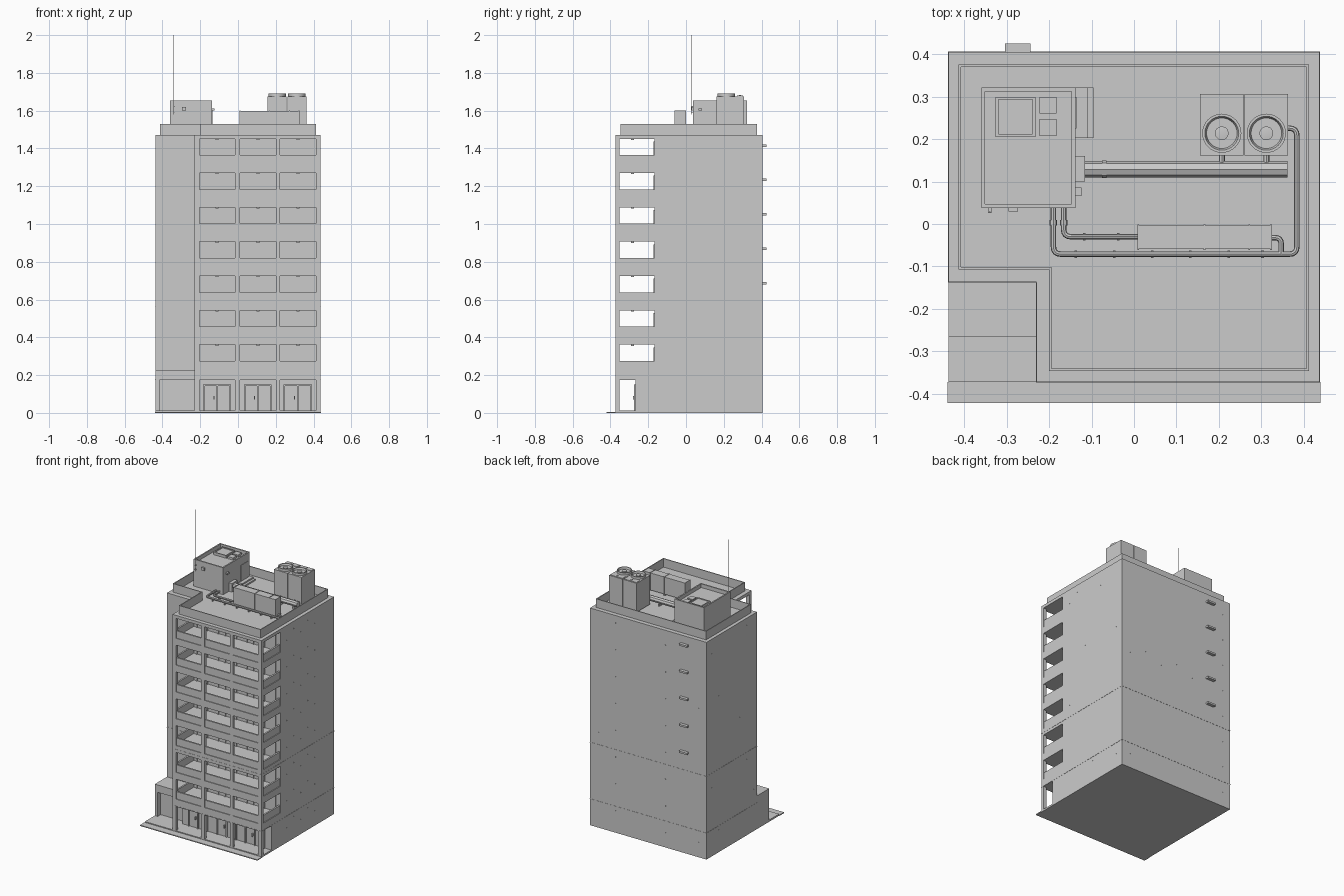
import bpy, bmesh, math
from mathutils import Vector

if "Cube" in bpy.data.objects:
    bpy.data.objects.remove(bpy.data.objects["Cube"])


def finish(name, bm):
    bmesh.ops.recalc_face_normals(bm, faces=bm.faces)
    me = bpy.data.meshes.new(name)
    bm.to_mesh(me)
    bm.free()
    ob = bpy.data.objects.new(name, me)
    bpy.context.collection.objects.link(ob)
    return ob


def smooth(ob):
    bpy.ops.object.select_all(action='DESELECT')
    ob.select_set(True)
    bpy.context.view_layer.objects.active = ob
    bpy.ops.object.shade_smooth_by_angle(angle=math.radians(35))


def boxes(name, items):
    """Each item is x0, x1, y0, y1, z0, z1."""
    bm = bmesh.new()
    for x0, x1, y0, y1, z0, z1 in items:
        vs = bmesh.ops.create_cube(bm, size=1)['verts']
        for v in vs:
            v.co = ((x0 + x1) / 2 + v.co.x * (x1 - x0),
                    (y0 + y1) / 2 + v.co.y * (y1 - y0),
                    (z0 + z1) / 2 + v.co.z * (z1 - z0))
    return finish(name, bm)


def prism(name, pts, z0, z1):
    bm = bmesh.new()
    f = bm.faces.new([bm.verts.new((x, y, z0)) for x, y in pts])
    top = bmesh.ops.extrude_face_region(bm, geom=[f])['geom']
    for v in top:
        if isinstance(v, bmesh.types.BMVert):
            v.co.z = z1
    return finish(name, bm)


def ring_wall(name, outer, inner, z0, z1):
    bm = bmesh.new()
    loops = [[bm.verts.new((x, y, z)) for x, y in p]
             for p, z in ((outer, z0), (outer, z1), (inner, z1), (inner, z0))]
    n = len(outer)
    for a, b in zip(loops, loops[1:] + loops[:1]):
        for i in range(n):
            bm.faces.new((a[i], a[(i + 1) % n], b[(i + 1) % n], b[i]))
    return finish(name, bm)


def rect(x0, x1, y0, y1):
    return [(x0, y0), (x1, y0), (x1, y1), (x0, y1)]


def lathe(name, profile, cx, cy, n=32):
    bm = bmesh.new()
    vs = [bm.verts.new((cx + r, cy, z)) for r, z in profile]
    es = [bm.edges.new(p) for p in zip(vs, vs[1:])]
    bmesh.ops.spin(bm, geom=vs + es, cent=(cx, cy, 0), axis=(0, 0, 1),
                   angle=2 * math.pi, steps=n)
    bmesh.ops.remove_doubles(bm, verts=bm.verts, dist=1e-5)
    ob = finish(name, bm)
    smooth(ob)
    return ob


def pipe(name, pts, r, bend=0.0):
    pts = [Vector(p) for p in pts]
    path = [pts[0]]
    for a, b, c in zip(pts, pts[1:], pts[2:]):
        p, q = b + (a - b).normalized() * bend, b + (c - b).normalized() * bend
        path += [p * (1 - t)**2 + b * 2 * t * (1 - t) + q * t * t
                 for t in (0, .25, .5, .75, 1)]
    path.append(pts[-1])
    cu = bpy.data.curves.new(name, 'CURVE')
    cu.dimensions, cu.bevel_depth, cu.bevel_resolution = '3D', r, 2
    cu.use_fill_caps = True
    sp = cu.splines.new('POLY')
    sp.points.add(len(path) - 1)
    for s, p in zip(sp.points, path):
        s.co = (*p, 1)
    ob = bpy.data.objects.new(name, cu)
    bpy.context.collection.objects.link(ob)
    bpy.ops.object.select_all(action='DESELECT')
    ob.select_set(True)
    bpy.context.view_layer.objects.active = ob
    bpy.ops.object.convert(target='MESH')
    smooth(bpy.context.view_layer.objects.active)


L, R, T, B, F = -.437, .437, -.23, .405, -.373   # left, right, tower left, back, front
ROOF, NOTCH, LOG = 1.472, -.137, -.167
PITCH = .1817
bays = [(-.204, -.016), (.0105, .2), (.222, .413)]
piers = [(T, -.204), (-.016, .0105), (.2, .222), (.413, R)]
opens = [(.012, .175)] + [(.226 + k * PITCH, .361 + k * PITCH) for k in range(7)]

# Plinth with a shallow front step
boxes("plinth", [(L, R, F, B, 0, .012), (-.44, .44, -.422, F, 0, .006)])

# Solid rear core, L-shaped around the front left notch
prism("core", [(L, B), (L, NOTCH), (T, NOTCH), (T, LOG), (R, LOG), (R, B)], .012, ROOF)

# Balcony slabs between the open storeys
tops = [b for a, b in opens]
bots = [a for a, b in opens[1:]] + [ROOF]
boxes("balcony_slabs", [(T, R, F, LOG, a, b) for a, b in zip(tops, bots)])

# Front piers in each storey
boxes("front_piers", [(x0, x1, F, -.352, a, b) for a, b in opens for x0, x1 in piers])

# Solid balcony railings, inset from the facade
rails = []
for a, b in opens[1:]:
    rails += [(x0, x1, -.368, -.357, a, a + .049) for x0, x1 in bays]
    rails += [(x, x + .011, -.352, LOG, a, a + .049) for x in (T + .005, R - .016)]
boxes("balcony_railings", rails)

# Balcony door frames and ceiling lamps
frames, lamps = [], []
for a, b in opens[1:]:
    for x0, x1 in bays:
        for x in (x0 + .01, (x0 + x1) / 2 - .003, x1 - .016):
            frames.append((x, x + .006, LOG - .006, LOG, a, b - .015))
        frames.append((x0 + .01, x1 - .01, LOG - .006, LOG, b - .02, b - .014))
        c = (x0 + x1) / 2
        lamps.append((c - .008, c + .008, -.29, -.274, b - .006, b))
boxes("balcony_door_frames", frames)
boxes("ceiling_lamps", lamps)

# Ground floor rear wall and shop doors
boxes("ground_floor_wall", [(T, R, -.267, LOG, .012, .175)])
doors = []
for x0, x1 in bays:
    for x in (x0 + .02, x0 + .09, x1 - .03):
        doors.append((x, x + .008, -.275, -.267, .012, .15))
    doors.append((x0 + .02, x1 - .022, -.275, -.267, .142, .15))
    doors.append((x0 + .075, x0 + .08, -.28, -.267, .07, .09))
boxes("shop_door_frames", doors)

# Entrance annex with a recessed front
boxes("entrance_annex", [(L, -.415, -.267, NOTCH, .012, .175),
                         (-.415, T, -.235, NOTCH, .012, .175),
                         (L, T, -.267, NOTCH, .175, .225)])

# Thin string courses
e = .0012
foot = [(L - e, B + e), (L - e, NOTCH - e), (T - e, NOTCH - e), (T - e, F - e),
        (R + e, F - e), (R + e, B + e)]
for i, z in enumerate((.176, .56)):
    prism(f"string_course_{i}", foot, z, z + .004)

# Small formwork tie holes on the plain walls
d, ties = .002, []
for k in range(8):
    for j in range(7):
        z = .1 + k * PITCH + .05 * (j % 2)
        x, y = -.38 + j * .125, -.1 + j * .075
        ties += [(x - d, x + d, B, B + .0006, z - d, z + d),
                 (R, R + .0006, y - d, y + d, z - d, z + d),
                 (L - .0006, L, y - d, y + d, z - d, z + d)]
boxes("tie_marks", ties)

# Exhaust hoods on the back wall
boxes("exhaust_hoods", [(-.304, -.244, B, .426, z - .006, z + .006)
                        for z in (.687, .869, 1.052, 1.234, 1.414)])


# Roof parapet
def roof_loop(t):
    return [(-.414 + t, .376 - t), (-.414 + t, -.107 + t), (-.201 + t, -.107 + t),
            (-.201 + t, -.347 + t), (.413 - t, -.347 + t), (.413 - t, .376 - t)]


ring_wall("parapet", roof_loop(0), roof_loop(.006), ROOF, 1.53)

# Stair house with sunken roof, hatch and vents
boxes("stair_house", [(-.36, -.138, .038, .322, ROOF, 1.63)])
ring_wall("stair_house_rim", rect(-.36, -.138, .038, .322),
          rect(-.351, -.147, .047, .313), 1.63, 1.655)
ring_wall("roof_hatch_frame", rect(-.327, -.232, .205, .3), rect(-.32, -.239, .212, .293), 1.63, 1.648)
boxes("roof_hatch_lid", [(-.32, -.239, .212, .293, 1.63, 1.644)])
boxes("roof_vents", [(-.223, -.183, .26, .3, 1.63, 1.645), (-.223, -.183, .207, .247, 1.63, 1.645)])
boxes("roof_steps", [(-.138, -.11, .203, .322, ROOF, 1.492), (-.11, -.095, .203, .322, ROOF, 1.482)])
boxes("stair_house_door", [(-.138, -.135, .225, .3, 1.492, 1.6)])
boxes("wall_lamps", [(-.296, -.274, .029, .038, 1.6, 1.62), (-.138, -.124, .066, .086, 1.6, 1.612)])

# Mast with wall brackets
pipe("mast", [(-.34, .028, 1.58), (-.34, .028, 2)], .002)
boxes("mast_brackets", [(-.344, -.336, .026, .038, z, z + .004) for z in (1.59, 1.62)])

# Round air duct from the stair house
boxes("duct_collar", [(-.138, -.116, .1, .16, ROOF, 1.53)])
pipe("air_duct", [(-.116, .129, 1.505), (.362, .129, 1.505)], .019)
pipe("duct_joint", [(-.075, .129, 1.505), (-.065, .129, 1.505)], .021)
boxes("duct_feet", [(x, x + .008, .115, .143, ROOF, 1.49) for x in (-.03, .1, .23, .33)])

# Air handling unit with panel seams
boxes("air_handler", [(.008, .325, -.058, -.004, 1.482, 1.598)])
boxes("air_handler_trim", [(x, x + .004, -.061, -.001, 1.48, 1.601) for x in (.008, .164, .27, .321)])
boxes("air_handler_feet", [(x, x + .012, -.058, -.004, ROOF, 1.482) for x in (.02, .16, .3)])

# Two condensers with top fans
for i, x in enumerate((.156, .261)):
    boxes(f"condenser_{i}", [(x, x + .102, .162, .306, 1.48, 1.676),
                             (x + .005, x + .097, .27, .302, 1.676, 1.679),
                             (x + .045, x + .057, .28, .292, 1.679, 1.682),
                             (x + .01, x + .092, .165, .303, ROOF, 1.48)])
    lathe(f"fan_{i}", [(.046, 1.676), (.046, 1.692), (.04, 1.692), (.036, 1.68),
                       (.016, 1.68), (.016, 1.686), (0, 1.688)], x + .051, .214)
    pipe(f"condenser_outlet_{i}", [(x + .051, .165, 1.505), (x + .051, .13, 1.505)], .007)

# Coolant pipes, flanges and supports
z = 1.488
pipe("long_pipe", [(-.19, .04, z), (-.19, -.071, z), (.384, -.071, z), (.384, .226, z),
                   (.36, .226, z)], .0065, .018)
pipe("short_pipe", [(-.166, .04, z), (-.166, -.03, z), (.01, -.03, z)], .0065, .018)
pipe("return_pipe", [(.32, -.032, z), (.347, -.032, z), (.347, -.071, z)], .0065, .015)
for i, x in enumerate((-.19, -.166)):
    pipe(f"pipe_flange_{i}", [(x, -.004, z), (x, .01, z)], .009)
boxes("pipe_supports", [(x, x + .006, -.08, -.062, ROOF, 1.484) for x in (-.14, -.05, .04, .13, .22, .3)]
      + [(x, x + .006, -.039, -.021, ROOF, 1.484) for x in (-.12, -.04)])
